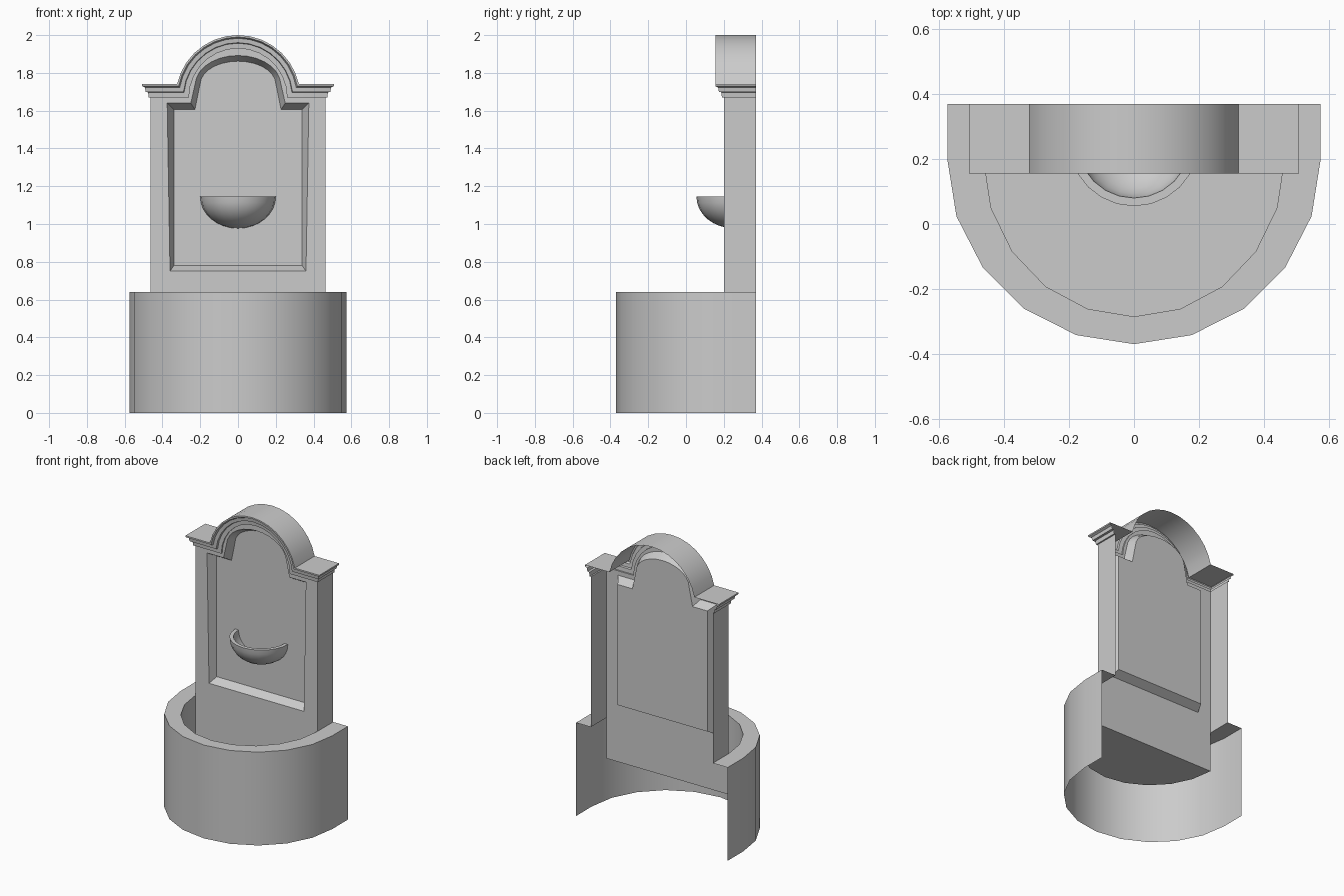
import bpy, bmesh
from math import sin, cos, pi, asin, radians
from mathutils import Vector

if "Cube" in bpy.data.objects:
    bpy.data.objects.remove(bpy.data.objects["Cube"])

FRONT, BACK, PANEL = 0.2, 0.37, 0.255
FLOOR, RIM = 0.36, 0.64


def finish(name, bm, facing):
    """Orient the sheet towards 'facing' and make an object of it."""
    bm.normal_update()
    if sum(f.normal.dot(Vector(facing)) * f.calc_area() for f in bm.faces) < 0:
        bmesh.ops.reverse_faces(bm, faces=bm.faces[:])
    bmesh.ops.remove_doubles(bm, verts=bm.verts[:], dist=1e-5)
    me = bpy.data.meshes.new(name)
    bm.to_mesh(me)
    bm.free()
    ob = bpy.data.objects.new(name, me)
    bpy.context.collection.objects.link(ob)
    bpy.context.view_layer.objects.active = ob
    bpy.ops.object.select_all(action='DESELECT')
    ob.select_set(True)
    bpy.ops.object.shade_smooth_by_angle(angle=radians(32))
    return ob


def strip(name, rows, facing, closed=False):
    """Bridge rows of points with quads."""
    bm = bmesh.new()
    vr = [[bm.verts.new(p) for p in r] for r in rows]
    n = len(rows[0])
    for a, b in zip(vr, vr[1:]):
        for i in range(n if closed else n - 1):
            j = (i + 1) % n
            bm.faces.new((a[i], a[j], b[j], b[i]))
    return finish(name, bm, facing)


def fill(name, loops, facing):
    """Fill outlines, inner ones becoming holes."""
    bm = bmesh.new()
    edges = []
    for loop in loops:
        vs = [bm.verts.new(p) for p in loop]
        edges += [bm.edges.new((vs[i - 1], vs[i])) for i in range(len(vs))]
    bmesh.ops.triangle_fill(bm, use_beauty=True, use_dissolve=False, edges=edges)
    return finish(name, bm, facing)


def mirrored(half):
    """Right half (ending on x = 0) to a full outline."""
    return half + [(-x, z) for x, z in reversed(half[:-1])]


# Basin: half-round shell, open at the back and underneath
def half_round(a, b, z, to_back=True):
    pts = [(a * cos(i * pi / 10), FRONT - b * sin(i * pi / 10), z) for i in range(11)]
    return [(a, BACK, z)] + pts + [(-a, BACK, z)] if to_back else pts


OUT, INN = (0.575, 0.57), (0.463, 0.485)
strip("basin_outer_wall", [half_round(*OUT, 0), half_round(*OUT, RIM)], (0, -1, 0))
strip("basin_rim", [half_round(*OUT, RIM), half_round(*INN, RIM)], (0, 0, 1))
strip("basin_inner_wall", [half_round(*INN, RIM, False), half_round(*INN, FLOOR, False)], (0, 1, 0))
fill("basin_floor", [half_round(*INN, FLOOR, False)], (0, 0, 1))


# Cornice: stepped moulding over the shoulders and the arch, returned at both ends
def cornice_half(drop, out):
    r, z = 0.33 - drop, 1.74 - drop
    start = asin((z - 1.67) / r)
    arc = [start + (pi / 2 - start) * i / 7 for i in range(8)]
    return [(0.463 + out, z)] + [(r * cos(t), 1.67 + r * sin(t)) for t in arc]


def cornice_row(drop, out):
    pts = [(x, FRONT - out, z) for x, z in mirrored(cornice_half(drop, out))]
    (x, _, z) = pts[0]
    return [(x, BACK, z)] + pts + [(-x, BACK, z)]


steps = [(0, .045), (.01, .045), (.017, .03), (.04, .026), (.043, .013), (.07, .01), (.07, 0)]
rows = [cornice_row(*s) for s in steps]
strip("cornice", [[(x, BACK, z) for x, _, z in rows[0]]] + rows, (0, -1, 0.5))


# Front wall with an arched opening, and its two sides
def recess(corner_bottom, corner_top, neck, a, b):
    arc = [radians(12 + 78 * i / 6) for i in range(7)]
    return mirrored([corner_bottom, corner_top, neck]
                    + [(a * cos(t), 1.74 + b * sin(t)) for t in arc[:-1]] + [(0, 1.74 + b)])


opening = [(x, FRONT, z) for x, z in recess((.36, .75), (.375, 1.64), (.25, 1.64), .225, .152)]
inset = [(x, PANEL, z) for x, z in recess((.34, .78), (.34, 1.607), (.228, 1.607), .2, .122)]
wall = [(x, FRONT, z) for x, z in [(.463, FLOOR)] + mirrored(cornice_half(.07, 0)) + [(-.463, FLOOR)]]
fill("front_wall", [wall, opening], (0, -1, 0))
for side, s in (("right", 1), ("left", -1)):
    strip("wall_side_" + side, [[(s * .463, y, RIM) for y in (FRONT, BACK)],
                                [(s * .463, y, 1.67) for y in (FRONT, BACK)]], (s, 0, 0))

# Recessed panel and its sloping reveal
strip("recess_reveal", [opening, inset], (0, -1, 0), closed=True)
fill("recess_panel", [inset], (0, -1, 0))

# Small half bowl on the panel
profile = [(.2 * sin(t), 1.145 - .168 * cos(t)) for t in [i * pi / 16 for i in range(9)]]
profile += [(.175 * cos(t), 1.145 - .143 * sin(t)) for t in [i * pi / 16 for i in range(9)]]
strip("spill_bowl", [[(r * cos(i * pi / 12), PANEL - r * sin(i * pi / 12), z) for i in range(13)]
                     for r, z in profile], (0, -1, 0))
for ob in bpy.data.objects:
    if ob.name == "spill_bowl":
        bm = bmesh.new()
        bm.from_mesh(ob.data)
        bmesh.ops.dissolve_degenerate(bm, dist=1e-5, edges=bm.edges[:])
        bm.to_mesh(ob.data)
        bm.free()
